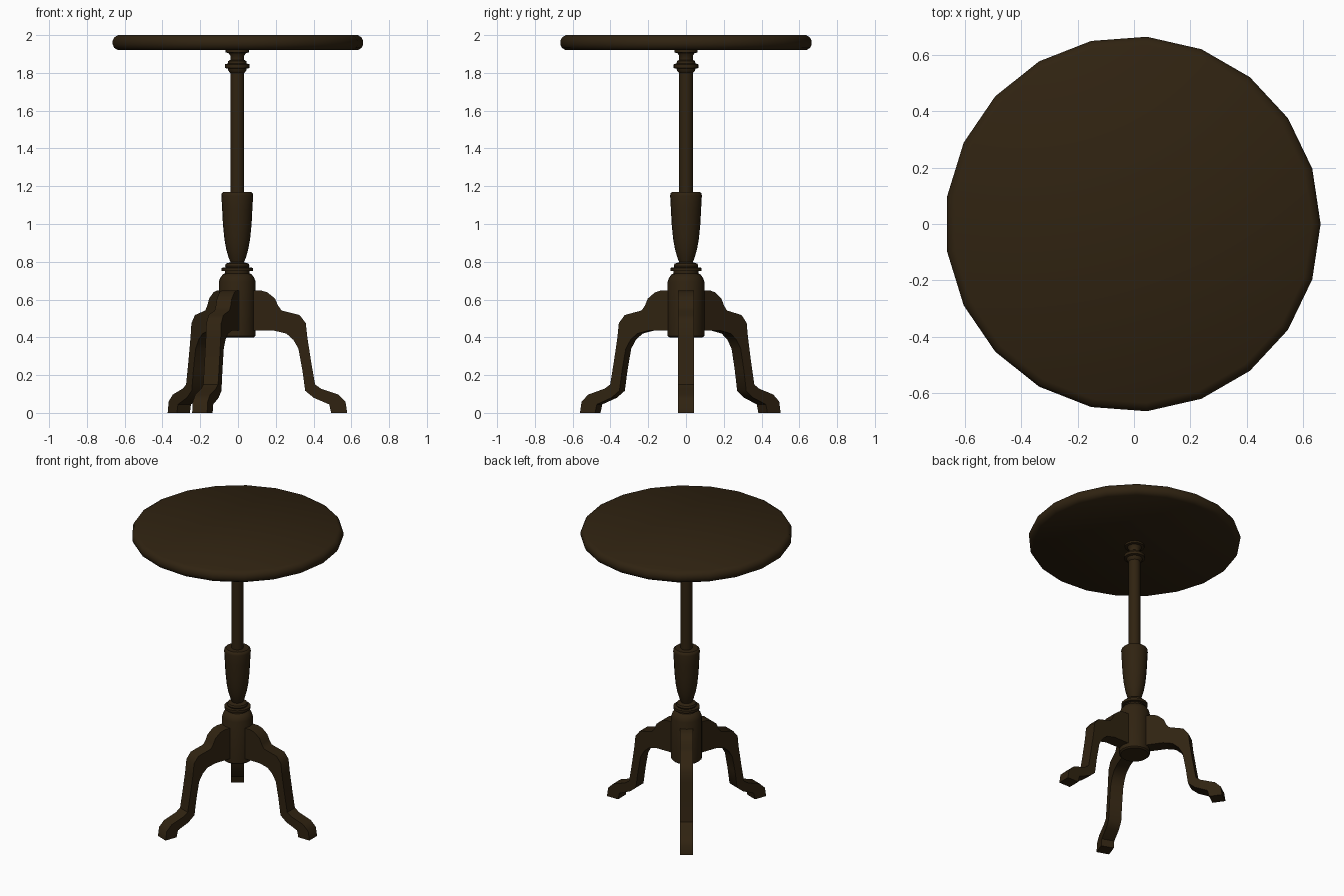
import bpy, bmesh, math

if "Cube" in bpy.data.objects:
    bpy.data.objects.remove(bpy.data.objects["Cube"])

CX = -0.004  # common axis, so the 21-sided top is centred on x = 0

wood = bpy.data.materials.new("dark walnut")
wood.diffuse_color = (0.029, 0.0165, 0.0055, 1)
wood.use_nodes = True
wood.node_tree.nodes["Principled BSDF"].inputs["Base Color"].default_value = wood.diffuse_color


def finish(name, bm, angle):
    bmesh.ops.recalc_face_normals(bm, faces=bm.faces)
    mesh = bpy.data.meshes.new(name)
    bm.to_mesh(mesh)
    bm.free()
    mesh.materials.append(wood)
    obj = bpy.data.objects.new(name, mesh)
    bpy.context.collection.objects.link(obj)
    obj.location.x = CX
    bpy.ops.object.select_all(action='DESELECT')
    obj.select_set(True)
    bpy.context.view_layer.objects.active = obj
    bpy.ops.object.shade_smooth_by_angle(angle=math.radians(angle))
    return obj


def lathe(name, profile, sides, angle=40):
    """Turn a (radius, height) profile around z and cap both ends."""
    bm = bmesh.new()
    rings = []
    for r, z in profile:
        rings.append([bm.verts.new((r * math.cos(2 * math.pi * i / sides),
                                    r * math.sin(2 * math.pi * i / sides), z))
                      for i in range(sides)])
    for a, b in zip(rings, rings[1:]):
        for i in range(sides):
            j = (i + 1) % sides
            bm.faces.new((a[i], a[j], b[j], b[i]))
    bm.faces.new(rings[0])
    bm.faces.new(rings[-1])
    return finish(name, bm, angle)


# Round top with a softened rim
lathe("table_top", [(0.638, 1.92), (0.658, 1.932), (0.667, 1.95),
                    (0.667, 1.97), (0.658, 1.988), (0.638, 2.0)], 21, 50)

# Turned collar under the top
lathe("top_collar", [(0.037, 1.80), (0.048, 1.812), (0.05, 1.822), (0.066, 1.826),
                     (0.066, 1.845), (0.05, 1.85), (0.048, 1.862), (0.036, 1.87),
                     (0.036, 1.89), (0.046, 1.905), (0.062, 1.908), (0.062, 1.922)], 20)

# Slim pole
lathe("pole", [(0.037, 1.15), (0.037, 1.87)], 20)

# Vase-shaped swelling
lathe("vase", [(0.03, 0.785), (0.045, 0.82), (0.058, 0.865), (0.068, 0.92),
               (0.076, 1.0), (0.08, 1.08), (0.084, 1.15), (0.082, 1.162),
               (0.073, 1.17)], 20)

# Base drum with its turned rings
lathe("base_drum", [(0.088, 0.40), (0.097, 0.408), (0.097, 0.695), (0.09, 0.715),
                    (0.075, 0.735), (0.065, 0.738), (0.065, 0.75), (0.083, 0.752),
                    (0.083, 0.768), (0.062, 0.77), (0.065, 0.778), (0.06, 0.79),
                    (0.035, 0.798)], 20)

# Curved legs: one side profile (distance from axis, height), extruded
LEG = [(0.05, 0.65), (0.13, 0.647), (0.16, 0.638), (0.20, 0.605), (0.215, 0.57),
       (0.235, 0.542), (0.33, 0.518), (0.363, 0.475), (0.371, 0.40), (0.392, 0.265),
       (0.412, 0.15), (0.444, 0.128), (0.535, 0.097), (0.573, 0.06), (0.582, 0),
       (0.497, 0), (0.487, 0.045), (0.405, 0.08), (0.36, 0.117), (0.344, 0.23),
       (0.324, 0.34), (0.297, 0.387), (0.26, 0.42), (0.197, 0.435), (0.05, 0.435)]
HALF = 0.042
for name, deg in (("right_leg", 0), ("back_leg", 125), ("front_leg", -110)):
    bm = bmesh.new()
    near = [bm.verts.new((x, -HALF, z)) for x, z in LEG]
    far = [bm.verts.new((x, HALF, z)) for x, z in LEG]
    bm.faces.new(near)
    bm.faces.new(far)
    for i in range(len(LEG)):
        j = (i + 1) % len(LEG)
        bm.faces.new((near[i], near[j], far[j], far[i]))
    finish(name, bm, 45).rotation_euler.z = math.radians(deg)
